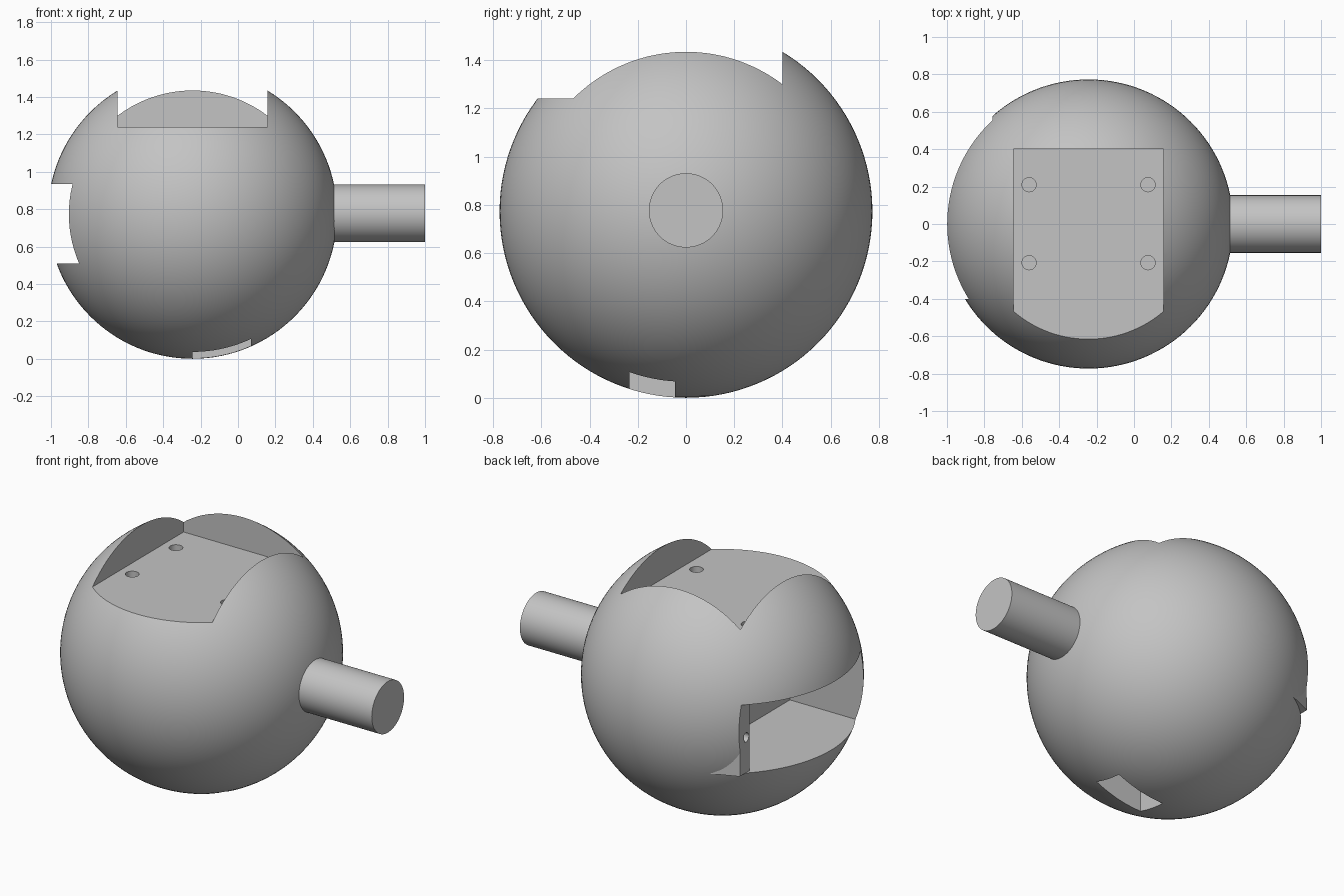
import bpy
from mathutils import Vector

default = bpy.data.objects.get("Cube")
if default:
    bpy.data.objects.remove(default)

CENTRE = Vector((-0.243, 0, 0.773))
RADIUS = 0.773

grey = bpy.data.materials.new("plain grey")
grey.use_nodes = True
colour = (0.55, 0.55, 0.55, 1)
grey.diffuse_color = colour
grey.node_tree.nodes["Principled BSDF"].inputs["Base Color"].default_value = colour


def finish(name):
    obj = bpy.context.object
    obj.name = name
    obj.data.materials.append(grey)
    return obj


def box(name, low, high):
    """Box between two corners, given relative to the ball centre."""
    low, high = Vector(low), Vector(high)
    bpy.ops.mesh.primitive_cube_add(size=1, location=CENTRE + (low + high) / 2)
    bpy.context.object.scale = high - low
    bpy.ops.object.transform_apply(location=False, rotation=False, scale=True)
    return finish(name)


def rod(name, start, end, radius, sides=48):
    """Cylinder between two points, given relative to the ball centre."""
    start, end = Vector(start), Vector(end)
    axis = end - start
    bpy.ops.mesh.primitive_cylinder_add(
        vertices=sides, radius=radius, depth=axis.length,
        location=CENTRE + (start + end) / 2,
        rotation=axis.to_track_quat("Z", "Y").to_euler())
    return finish(name)


def cut(target, cutter):
    mod = target.modifiers.new(cutter.name, "BOOLEAN")
    mod.operation = "DIFFERENCE"
    mod.solver = "EXACT"
    mod.object = cutter
    bpy.context.view_layer.objects.active = target
    bpy.ops.object.modifier_apply(modifier=mod.name)
    bpy.data.objects.remove(cutter)


def smooth(obj):
    bpy.ops.object.select_all(action="DESELECT")
    obj.select_set(True)
    bpy.context.view_layer.objects.active = obj
    bpy.ops.object.shade_smooth_by_angle(angle=0.5)


# Ball body
bpy.ops.mesh.primitive_uv_sphere_add(segments=128, ring_count=64,
                                     radius=RADIUS, location=CENTRE)
ball = finish("ball_body")

# Top seat, open to the front, with four screw holes
cut(ball, box("top_seat", (-0.4, -1, 0.467), (0.4, 0.4, 1)))
for x in (-0.318, 0.318):
    for y in (-0.207, 0.21):
        cut(ball, rod("screw_hole", (x, y, 0.33), (x, y, 0.6), 0.038, 24))

# Side seat, its deep pocket, and the screw hole in the seat
cut(ball, box("side_seat", (-1, -0.4, -0.263), (-0.514, 1, 0.162)))
cut(ball, box("side_pocket", (-1, -0.4, -0.263), (-0.17, 0.475, 0.162)))
cut(ball, rod("seat_hole", (-0.6, 0.51, -0.05), (-0.4, 0.51, -0.05), 0.028, 24))

# Slot in the underside
cut(ball, box("bottom_slot", (0, -0.235, -1), (0.313, -0.045, -0.5)))
smooth(ball)

# Small flared lip beside the side seat
corners = [(-0.514, 0.555, 0.162), (-0.514, 0.569, -0.263),
           (-0.36, 0.632, -0.263), (-0.514, 0.5, -0.263)]
mesh = bpy.data.meshes.new("seat_lip")
mesh.from_pydata([CENTRE + Vector(c) for c in corners], [],
                 [(0, 2, 1), (1, 2, 3), (0, 3, 2), (0, 1, 3)])
mesh.materials.append(grey)
lip = bpy.data.objects.new("seat_lip", mesh)
bpy.context.collection.objects.link(lip)

# Side shaft
shaft = rod("side_shaft", (0.72, 0, 0.004), (1.243, 0, 0.004), 0.154, 64)
smooth(shaft)
